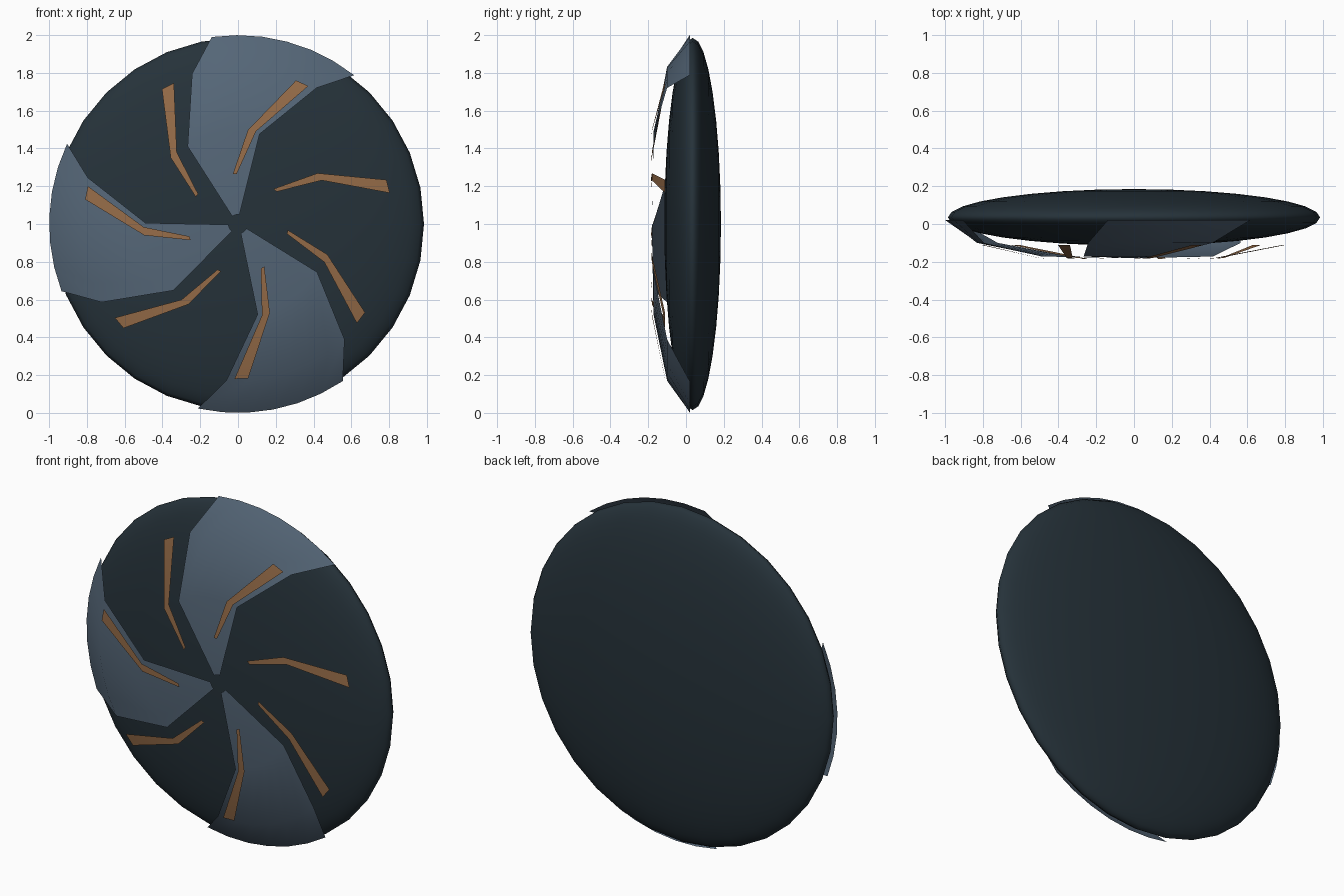
import bpy
import bmesh
from math import sin, cos, pi, radians

cube = bpy.data.objects.get("Cube")
if cube:
    bpy.data.objects.remove(cube)


def material(name, rgb):
    mat = bpy.data.materials.new(name)
    mat.use_nodes = True
    mat.diffuse_color = (*rgb, 1)
    mat.node_tree.nodes["Principled BSDF"].inputs["Base Color"].default_value = (*rgb, 1)
    return mat


DARK = material("dark slate", (0.019, 0.032, 0.042))
STEEL = material("steel blue", (0.09, 0.133, 0.185))
BRONZE = material("bronze", (0.305, 0.15, 0.065))

SLOTS = 7
STEP = 2 * pi / SLOTS


def swept_sheet(name, rings, slot, columns, mat):
    """Open sheet over rings of (radius, depth, start angle, end angle), clockwise from the top."""
    bm = bmesh.new()
    grid = []
    for r, y, start, end in rings:
        row = []
        for i in range(columns + 1):
            a = radians(start + (end - start) * i / columns) + slot * STEP
            row.append(bm.verts.new((r * sin(a), y, 1 + r * cos(a))))
        grid.append(row)
    for low, high in zip(grid, grid[1:]):
        for i in range(columns):
            bm.faces.new((low[i], low[i + 1], high[i + 1], high[i]))
    for face in bm.faces:
        face.normal_update()
        if face.normal.y > 0:
            face.normal_flip()
    mesh = bpy.data.meshes.new(name)
    bm.to_mesh(mesh)
    bm.free()
    mesh.materials.append(mat)
    obj = bpy.data.objects.new(name, mesh)
    bpy.context.collection.objects.link(obj)
    smooth(obj, 25)


def smooth(obj, angle):
    bpy.ops.object.select_all(action="DESELECT")
    obj.select_set(True)
    bpy.context.view_layer.objects.active = obj
    bpy.ops.object.shade_smooth_by_angle(angle=radians(angle))


# Flattened round body
bpy.ops.mesh.primitive_uv_sphere_add(segments=32, ring_count=16, radius=1,
                                     location=(0, 0.035, 1), rotation=(pi / 2, 0, 0))
body = bpy.context.object
body.name = body.data.name = "disc_body"
body.scale = (0.985, 0.985, 0.15)
body.data.materials.append(DARK)
smooth(body, 60)

# Curved blades fill three of the seven slots
BLADE = [(0.05, -0.18, -37, 9), (0.49, -0.172, -33, 13.5),
         (0.832, -0.1, -17, 30), (1.0, 0.02, -8, 38)]
for slot in (0, 3, 5):
    swept_sheet(f"blade_{slot + 1}", BLADE, slot, 6, STEEL)

# Bent inlay strips float in front of every slot
STRIP = [(0.265, -0.186, -6, -1.5), (0.5, -0.181, 6, 11), (0.82, -0.111, 22, 27)]
for slot in range(SLOTS):
    swept_sheet(f"inlay_strip_{slot + 1}", STRIP, slot, 1, BRONZE)
